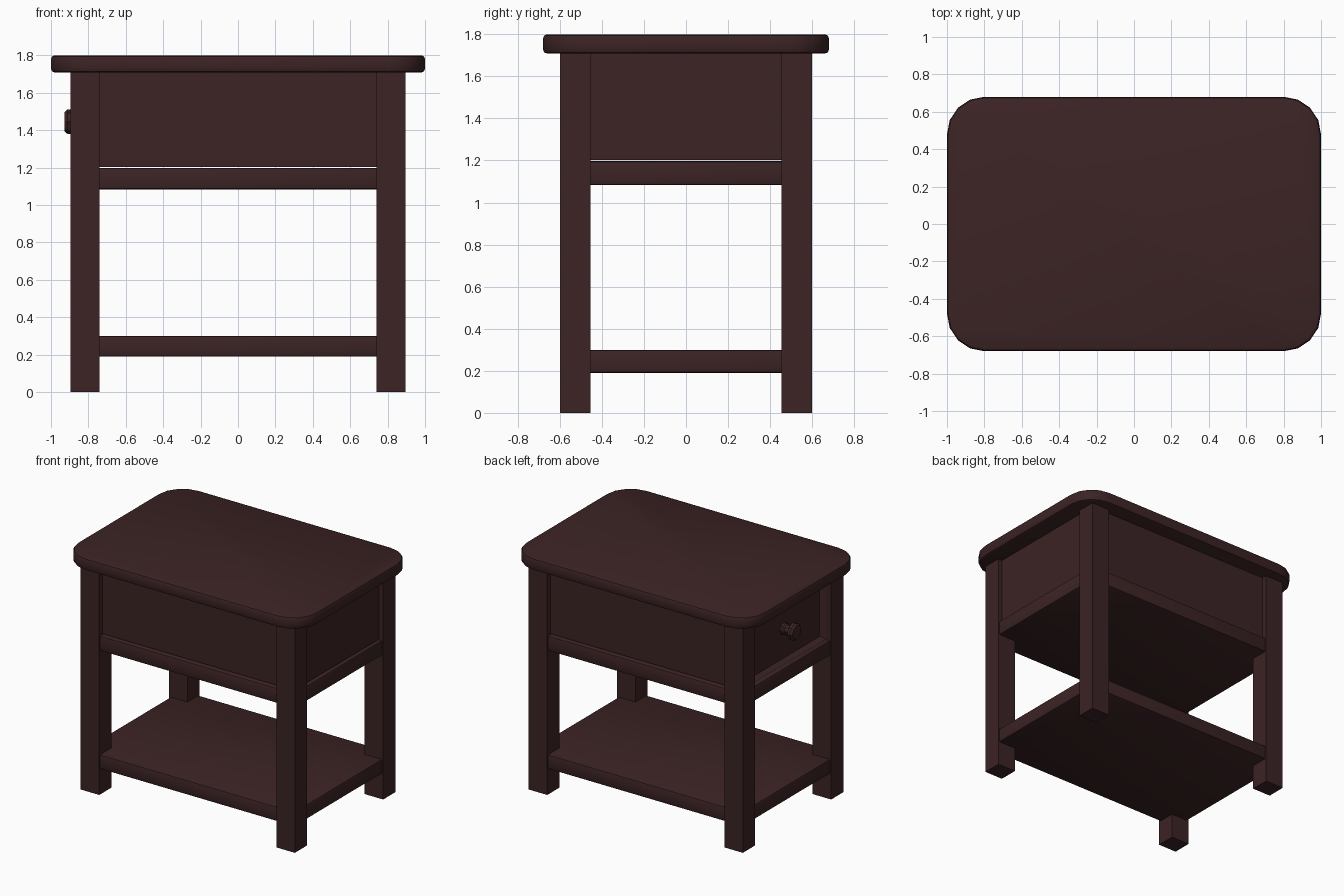
import bpy, bmesh, math
from mathutils import Vector

if "Cube" in bpy.data.objects:
    bpy.data.objects.remove(bpy.data.objects["Cube"])

wood = bpy.data.materials.new("dark brown wood")
wood.diffuse_color = (0.045, 0.017, 0.018, 1)
wood.use_nodes = True
wood.node_tree.nodes["Principled BSDF"].inputs["Base Color"].default_value = wood.diffuse_color


def finish(name, bm):
    bmesh.ops.recalc_face_normals(bm, faces=bm.faces[:])
    me = bpy.data.meshes.new(name)
    bm.to_mesh(me)
    bm.free()
    me.materials.append(wood)
    me.shade_smooth()
    me.set_sharp_from_angle(angle=math.radians(32))
    ob = bpy.data.objects.new(name, me)
    bpy.context.collection.objects.link(ob)
    return ob


def make_box(lo, hi):
    bm = bmesh.new()
    bmesh.ops.create_cube(bm, size=1)
    for v in bm.verts:
        v.co = Vector([(lo[i] + hi[i]) / 2 + v.co[i] * (hi[i] - lo[i]) for i in range(3)])
    return bm


def bevel(bm, edges, width, seg):
    bmesh.ops.bevel(bm, geom=edges, offset=width, offset_type='OFFSET',
                    segments=seg, profile=0.5, affect='EDGES', clamp_overlap=True)


def box(name, lo, hi, w=0.0):
    bm = make_box(lo, hi)
    if w:
        bevel(bm, bm.edges[:], w, 2)
    return finish(name, bm)


# table top: rounded corners, then softened rims
bm = make_box((-1, -0.68, 1.708), (1, 0.68, 1.8))
bevel(bm, [e for e in bm.edges if abs(e.verts[0].co.z - e.verts[1].co.z) > 0.05], 0.2, 4)
bevel(bm, [e for e in bm.edges if abs(e.verts[0].co.z - e.verts[1].co.z) < 0.001], 0.02, 2)
finish("table_top", bm)

# four legs
for sx, nx in ((-1, "left"), (1, "right")):
    for sy, ny in ((-1, "front"), (1, "back")):
        xs = sorted((sx * 0.74, sx * 0.895))
        ys = sorted((sy * 0.455, sy * 0.6))
        box(f"{ny}_{nx}_leg", (xs[0], ys[0], 0), (xs[1], ys[1], 1.715))

# lower shelf and the board under the drawer
for name, z0, z1 in (("lower_shelf", 0.19, 0.30), ("drawer_support_board", 1.083, 1.197)):
    box(name, (-0.885, -0.59, z0), (0.885, 0.59, z1), 0.012)

# drawer case: side, back and bottom panels
box("front_panel", (-0.8, -0.56, 1.203), (0.8, -0.52, 1.71))
box("back_panel", (-0.8, 0.52, 1.203), (0.8, 0.56, 1.71))
box("right_panel", (0.82, -0.5, 1.203), (0.86, 0.5, 1.71))
box("drawer_body", (-0.79, -0.52, 1.203), (0.82, 0.52, 1.70))

# drawer front: board with a recessed centre
bm = make_box((-0.855, -0.45, 1.203), (-0.79, 0.45, 1.70))
bm.normal_update()
face = [f for f in bm.faces if f.normal.x < -0.9]
bmesh.ops.inset_region(bm, faces=face, thickness=0.025)
for v in face[0].verts:
    v.co.x += 0.04
finish("drawer_front", bm)

# turned knob, eight sided, pointing to -x
profile = [(-0.80, 0.045), (-0.835, 0.045), (-0.845, 0.035), (-0.875, 0.035),
           (-0.89, 0.065), (-0.912, 0.065), (-0.927, 0.052)]
bm = bmesh.new()
rings = []
for x, r in profile:
    rings.append([bm.verts.new((x, r * math.cos(i * math.pi / 4),
                                1.445 + r * math.sin(i * math.pi / 4))) for i in range(8)])
for a, b in zip(rings, rings[1:]):
    for i in range(8):
        j = (i + 1) % 8
        bm.faces.new((a[i], a[j], b[j], b[i]))
bm.faces.new(rings[0])
bm.faces.new(rings[-1])
finish("drawer_knob", bm)
